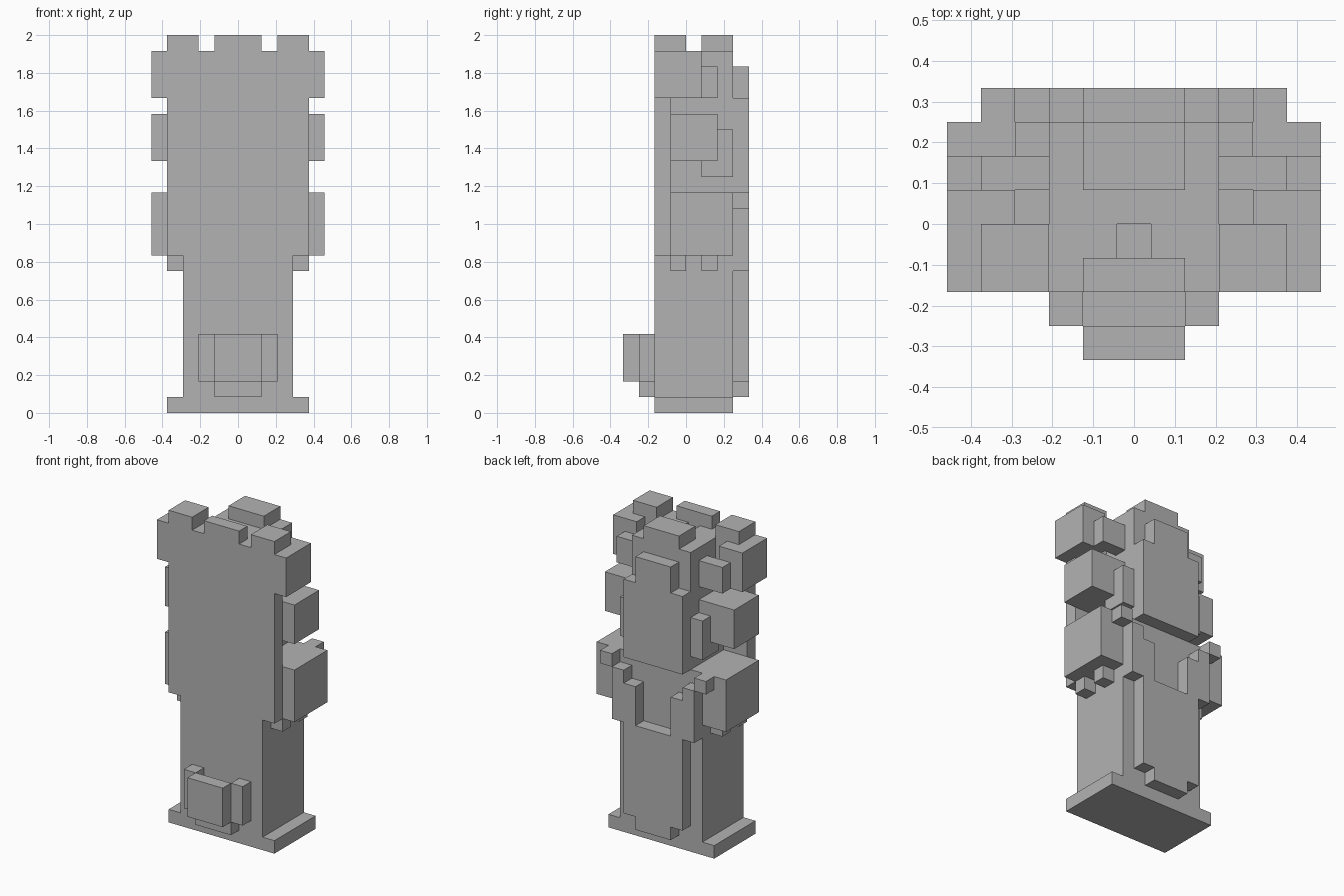
import bpy
import bmesh
from mathutils import Vector

U = 1 / 12  # size of one block

cube = bpy.data.objects.get("Cube")
if cube:
    bpy.data.objects.remove(cube, do_unlink=True)

grey = bpy.data.materials.new("plain_grey")
grey.use_nodes = True
colour = (0.45, 0.45, 0.45, 1)
grey.diffuse_color = colour
grey.node_tree.nodes["Principled BSDF"].inputs["Base Color"].default_value = colour


def box(name, x, y, z):
    """Box spanning the given block ranges."""
    lo, hi = (Vector(p) * U for p in zip(x, y, z))
    bm = bmesh.new()
    bmesh.ops.create_cube(bm, size=1)
    for v in bm.verts:
        v.co = (lo + hi) / 2 + v.co * (hi - lo)
    mesh = bpy.data.meshes.new(name)
    bm.to_mesh(mesh)
    bm.free()
    mesh.materials.append(grey)
    obj = bpy.data.objects.new(name, mesh)
    bpy.context.collection.objects.link(obj)
    return obj


def centred(name, half, y, z):
    return box(name, (-half, half), y, z)


def pair(name, x, y, z):
    box("left_" + name, x, y, z)
    box("right_" + name, (-x[1], -x[0]), y, z)


# Base, pillar and head core
centred("base", 4.5, (-2, 3), (0, 1))
centred("pillar", 3.5, (-2, 3), (1, 14))
core = centred("head_core", 2.5, (-2, 3), (14, 23))

# Small recess in the top of the core
cutter = centred("recess_cutter", 0.5, (-1, 0), (22, 23.5))
cutter.hide_render = True
cutter.hide_set(True)
cut = core.modifiers.new("recess", "BOOLEAN")
cut.operation = "DIFFERENCE"
cut.solver = "EXACT"
cut.object = cutter

# Raised blocks on top
centred("front_crown", 1.5, (-2, -1), (23, 24))
centred("rear_crown", 1.5, (1, 3), (23, 24))
pair("corner_block", (2.5, 4.5), (-2, 0), (20, 24))

# Front slab wings
pair("upper_wing", (2.5, 4.5), (-2, -1), (14, 20))
pair("lower_wing", (3.5, 4.5), (-2, -1), (10, 14))

# Side blocks
pair("top_side_block", (4.5, 5.5), (-2, 1), (20, 23))
pair("top_side_inner", (3.5, 4.5), (0, 1), (20, 23))
pair("top_side_knob", (2.5, 4.5), (1, 2), (20, 22))
pair("middle_side_block", (2.5, 5.5), (-1, 2), (16, 19))
pair("rear_post", (2.5, 3.5), (2, 3), (15, 18))
pair("rear_post_foot", (2.5, 3.5), (1, 2), (15, 16))
pair("lower_side_block", (3.5, 5.5), (-1, 3), (10, 14))
for name, y in (("front_peg", -1), ("rear_peg", 1)):
    pair(name, (3.5, 4.5), (y, y + 1), (9, 10))

# Back panels and the stepped strap between them
centred("upper_back_panel", 2.5, (3, 4), (14, 20))
centred("upper_back_tab", 1.5, (3, 4), (20, 22))
centred("lower_back_panel", 2.5, (3, 4), (2, 9))
centred("lower_back_tab", 1.5, (3, 4), (1, 2))
pair("strap_end", (3.5, 4.5), (3, 4), (13, 14))
pair("strap_outer", (2.5, 3.5), (3, 4), (9, 13))
pair("strap_inner", (1.5, 2.5), (3, 4), (9, 12))

# Open tray on the front
centred("tray_front", 1.5, (-4, -3), (2, 5))
centred("tray_floor", 1.5, (-3, -2), (1, 2))
pair("tray_side", (1.5, 2.5), (-3, -2), (2, 5))
